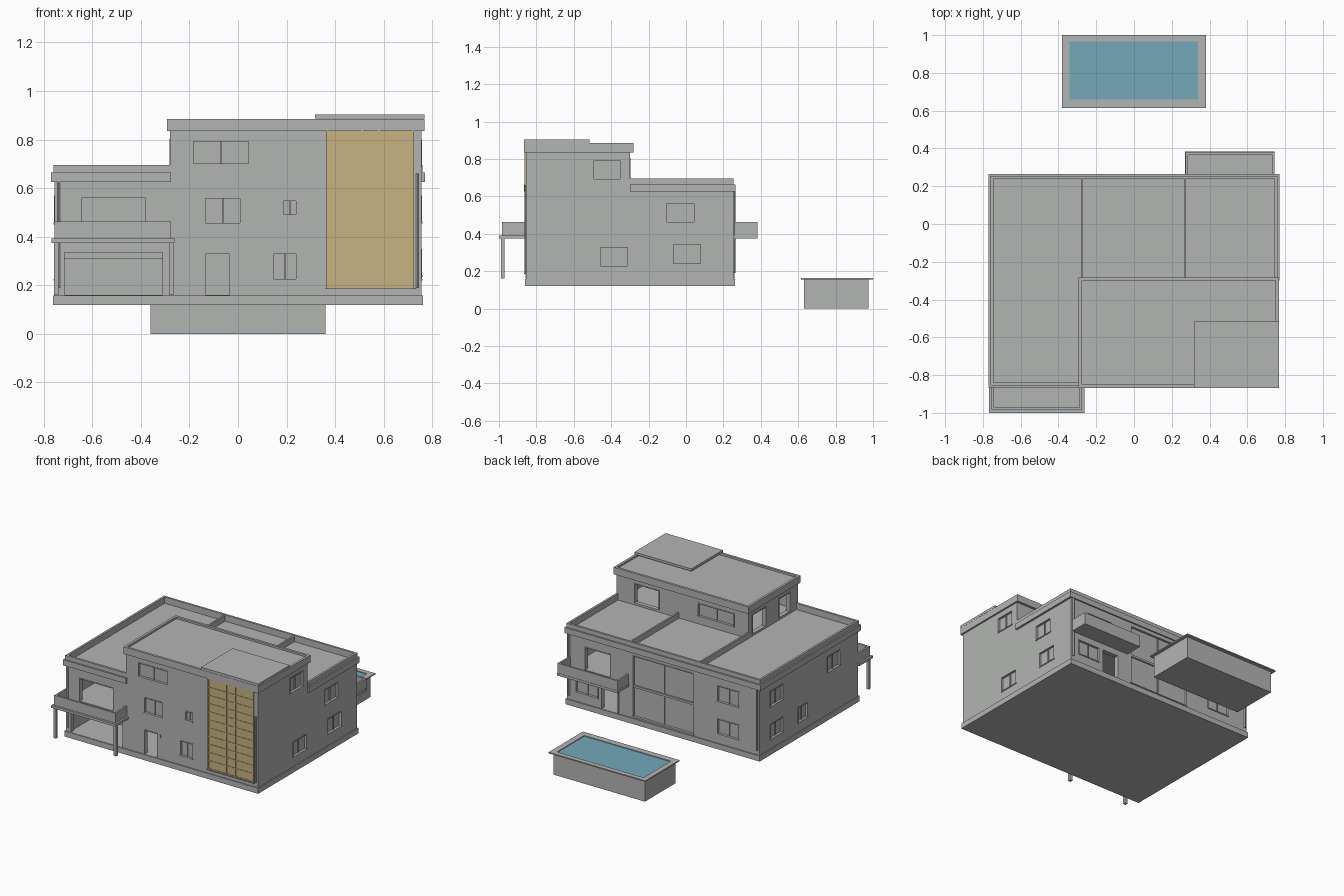
import bpy, bmesh, math
from mathutils import Matrix, Vector


def material(name, rgb):
    m = bpy.data.materials.new(name)
    m.diffuse_color = (*rgb, 1)
    return m


GREY = material("wall grey", (0.45, 0.46, 0.45))
TAN = material("tinted tan glass", (0.58, 0.45, 0.22))
WATER = material("pool water", (0.168, 0.40, 0.48))


def boxes(name, specs, mat=GREY):
    """One object from boxes given as (x0, x1, y0, y1, z0, z1)."""
    bm = bmesh.new()
    for x0, x1, y0, y1, z0, z1 in specs:
        c = Vector(((x0 + x1) / 2, (y0 + y1) / 2, (z0 + z1) / 2))
        s = (abs(x1 - x0), abs(y1 - y0), abs(z1 - z0), 1)
        bmesh.ops.create_cube(bm, size=1, matrix=Matrix.Translation(c) @ Matrix.Diagonal(s))
    me = bpy.data.meshes.new(name)
    bm.to_mesh(me)
    bm.free()
    me.materials.append(mat)
    ob = bpy.data.objects.new(name, me)
    bpy.context.collection.objects.link(ob)
    return ob


def ring(x0, x1, y0, y1, z0, z1, t):
    """Four boxes forming a rectangular rim."""
    return [(x0, x1, y0, y0 + t, z0, z1), (x0, x1, y1 - t, y1, z0, z1),
            (x0, x0 + t, y0 + t, y1 - t, z0, z1), (x1 - t, x1, y0 + t, y1 - t, z0, z1)]


def cut(ob, specs):
    c = boxes("cutter", specs)
    c.hide_render = True
    mod = ob.modifiers.new("cut", 'BOOLEAN')
    mod.operation, mod.solver, mod.object = 'DIFFERENCE', 'EXACT', c
    bpy.context.view_layer.objects.active = ob
    bpy.ops.object.modifier_apply(modifier=mod.name)
    bpy.data.objects.remove(c)


# Wall planes: axis of the normal, position, outward sign
WALLS = {"front": ('y', -0.855, -1), "back": ('y', 0.255, 1),
         "right": ('x', 0.755, 1), "left": ('x', -0.755, -1),
         "tower_back": ('y', -0.30, 1), "tower_left": ('x', -0.28, -1)}


def on_wall(wall, a0, a1, z0, z1, d0, d1):
    """Box on a wall; d is the distance outward from its plane."""
    axis, p, s = WALLS[wall]
    lo, hi = sorted((p + s * d0, p + s * d1))
    return (a0, a1, lo, hi, z0, z1) if axis == 'y' else (lo, hi, a0, a1, z0, z1)


LOWER_WINDOWS = [
    ("front", -0.14, 0.015, 0.45, 0.565), ("front", 0.18, 0.245, 0.485, 0.555),
    ("front", 0.14, 0.245, 0.22, 0.335),
    ("right", -0.11, 0.05, 0.455, 0.57), ("right", -0.075, 0.085, 0.235, 0.35),
    ("right", -0.465, -0.305, 0.22, 0.335),
    ("left", -0.015, 0.135, 0.45, 0.57), ("left", -0.015, 0.135, 0.22, 0.335),
    ("left", -0.29, -0.175, 0.22, 0.335), ("left", -0.655, -0.505, 0.45, 0.57),
    ("back", -0.60, -0.42, 0.45, 0.57), ("back", -0.60, -0.42, 0.22, 0.335),
    ("back", 0.51, 0.69, 0.22, 0.335), ("back", -0.245, 0.245, 0.165, 0.605)]
LOWER_DOORS = [
    ("front", -0.715, -0.31, 0.16, 0.335), ("front", -0.14, -0.03, 0.16, 0.335),
    ("front", -0.65, -0.375, 0.40, 0.565),
    ("back", 0.35, 0.49, 0.16, 0.335), ("back", 0.41, 0.62, 0.40, 0.565)]
TOWER_WINDOWS = [("front", -0.19, 0.05, 0.695, 0.80), ("right", -0.50, -0.345, 0.685, 0.80),
                 ("tower_back", -0.17, 0.12, 0.70, 0.80)]
TOWER_DOORS = [("tower_back", 0.42, 0.62, 0.665, 0.805),
               ("tower_left", -0.50, -0.34, 0.665, 0.805),
               ("tower_left", -0.77, -0.64, 0.665, 0.805)]

# Two lower storeys, hollow, with a plinth
lower = boxes("lower_storeys", [(-0.755, 0.755, -0.855, 0.255, 0.12, 0.65)])
cut(lower, [(-0.725, 0.725, -0.825, 0.225, 0.16, 0.37), (-0.725, 0.725, -0.825, 0.225, 0.40, 0.62)])
cut(lower, [on_wall(*w, -0.015, 0.02) for w in LOWER_WINDOWS] +
    [on_wall(*d, -0.05, 0.02) for d in LOWER_DOORS])
boxes("plinth", ring(-0.762, 0.762, -0.862, 0.262, 0.12, 0.159, 0.02))

# Upper tower, hollow
tower = boxes("tower", [(-0.28, 0.755, -0.855, -0.30, 0.65, 0.84)])
cut(tower, [(-0.25, 0.725, -0.825, -0.33, 0.66, 0.82)])
cut(tower, [on_wall(*w, -0.015, 0.02) for w in TOWER_WINDOWS] +
    [on_wall(*d, -0.05, 0.02) for d in TOWER_DOORS])

# Window frames, middle bars and sills
bars = []
for w, a0, a1, z0, z1 in LOWER_WINDOWS + TOWER_WINDOWS:
    t, m = 0.007, (a0 + a1) / 2
    bars += [on_wall(w, a0, a1, z0, z0 + t, -0.014, 0.004),
             on_wall(w, a0, a1, z1 - t, z1, -0.014, 0.002),
             on_wall(w, a0, a0 + t, z0, z1, -0.014, 0.002),
             on_wall(w, a1 - t, a1, z0, z1, -0.014, 0.002),
             on_wall(w, m - t / 2, m + t / 2, z0, z1, -0.016, -0.008)]
bars.append(on_wall("back", -0.245, 0.245, 0.375, 0.39, -0.016, -0.004))
boxes("window_frames", bars)

# Door surrounds and garage lintel
trims = [on_wall("front", -0.715, -0.31, 0.31, 0.335, -0.03, -0.01),
         on_wall("front", -0.016, -0.006, 0.31, 0.33, 0, 0.006)]
for w, a0, a1, z0, z1 in LOWER_DOORS[1:] + TOWER_DOORS:
    trims += [on_wall(w, a0, a0 + 0.006, z0, z1, -0.03, 0.003),
              on_wall(w, a1 - 0.006, a1, z0, z1, -0.03, 0.003),
              on_wall(w, a0, a1, z1 - 0.006, z1, -0.03, 0.003)]
boxes("door_surrounds", trims)

# Parapet band and thin upstand round the lower roof
boxes("lower_roof_band", [
    (-0.77, -0.75, -0.865, 0.265, 0.625, 0.665), (-0.75, 0.75, 0.25, 0.265, 0.625, 0.665),
    (0.75, 0.77, -0.30, 0.265, 0.625, 0.665), (-0.75, -0.275, -0.865, -0.85, 0.625, 0.665)])
boxes("lower_roof_upstand", [
    (-0.76, -0.745, -0.855, 0.255, 0.65, 0.695), (-0.745, 0.745, 0.24, 0.255, 0.65, 0.695),
    (0.745, 0.76, -0.30, 0.255, 0.65, 0.695), (-0.745, -0.28, -0.855, -0.84, 0.65, 0.695)])
boxes("terrace_dividers", [(x - 0.006, x + 0.006, -0.30, 0.24, 0.65, 0.69) for x in (-0.275, 0.27)])

# Tower roof with raised corner plate
boxes("tower_roof", [(-0.275, 0.75, -0.85, -0.295, 0.836, 0.872)])
boxes("tower_roof_rim", ring(-0.293, 0.767, -0.867, -0.282, 0.835, 0.885, 0.017))
boxes("roof_plate", [(0.318, 0.767, -0.867, -0.515, 0.886, 0.903)])

# Tinted curtain wall with glazing bars
boxes("curtain_glass", [(0.365, 0.725, -0.859, -0.853, 0.19, 0.835)], TAN)
boxes("curtain_bars",
      [(x - 0.004, x + 0.004, -0.864, -0.858, 0.19, 0.835) for x in (0.369, 0.51, 0.58, 0.721)] +
      [(0.365, 0.725, -0.862, -0.858, z - 0.003, z + 0.003)
       for z in (0.193 + i * 0.0579 for i in range(12))], TAN)
boxes("curtain_sill", [(0.36, 0.73, -0.866, -0.85, 0.184, 0.19)])

# Front balcony on posts, and back balcony
boxes("front_balcony_slab", [(-0.768, -0.262, -1.0, -0.85, 0.375, 0.392)])
boxes("front_balcony_parapet", [
    (-0.755, -0.275, -0.985, -0.972, 0.392, 0.462),
    (-0.755, -0.742, -0.972, -0.855, 0.392, 0.462), (-0.288, -0.275, -0.972, -0.855, 0.392, 0.462)])
boxes("front_balcony_posts", [(x - 0.01, x + 0.01, -0.99, -0.97, 0.16, 0.375)
                              for x in (-0.748, -0.275)])
boxes("back_balcony_slab", [(0.27, 0.745, 0.25, 0.383, 0.375, 0.392)])
boxes("back_balcony_parapet", [
    (0.272, 0.743, 0.368, 0.381, 0.392, 0.462),
    (0.272, 0.285, 0.255, 0.368, 0.392, 0.462), (0.73, 0.743, 0.255, 0.368, 0.392, 0.462)])

# Downpipes near the corners
for x in (-0.738, 0.738):
    for y in (-0.858, 0.258):
        bpy.ops.mesh.primitive_cylinder_add(vertices=12, radius=0.006, depth=0.47,
                                            location=(x, y, 0.425))
        pipe = bpy.context.object
        pipe.name = "downpipe"
        pipe.data.materials.append(GREY)
        bpy.ops.object.shade_smooth_by_angle()

# Swimming pool
boxes("pool_basin", [(-0.36, 0.36, 0.632, 0.975, 0, 0.155)])
boxes("pool_rim", [(-0.38, 0.38, 0.615, 0.66, 0.155, 0.163), (-0.38, 0.38, 0.965, 1.0, 0.155, 0.163),
                   (-0.38, -0.342, 0.66, 0.965, 0.155, 0.163), (0.338, 0.38, 0.66, 0.965, 0.155, 0.163)])
boxes("pool_water", [(-0.342, 0.338, 0.66, 0.965, 0.15, 0.158)], WATER)
